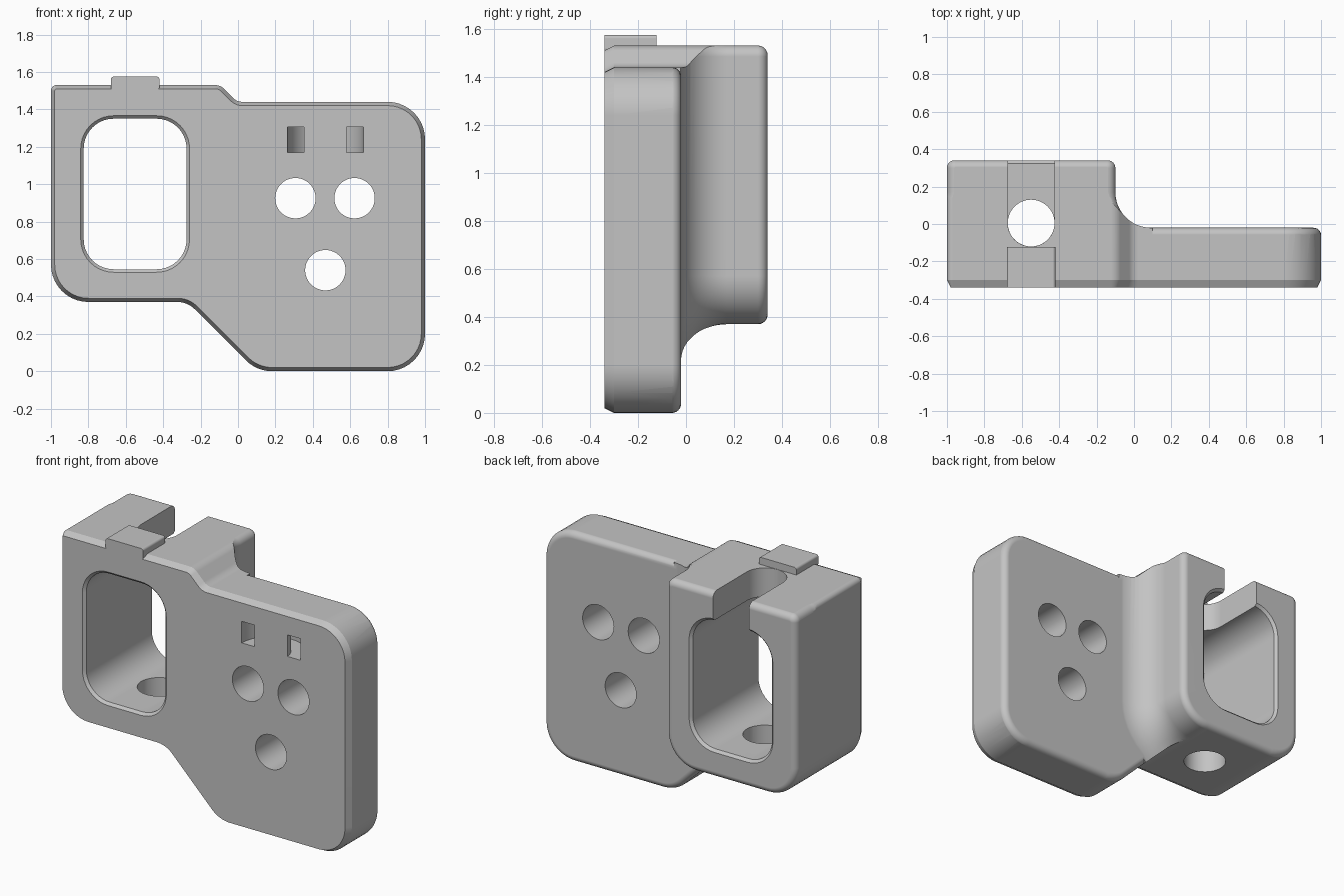
import bpy, bmesh, math
from mathutils import Vector

if "Cube" in bpy.data.objects:
    bpy.data.objects.remove(bpy.data.objects["Cube"], do_unlink=True)

grey = bpy.data.materials.new("plain_grey")
grey.use_nodes = True
colour = (0.55, 0.55, 0.55, 1)
grey.diffuse_color = colour
grey.node_tree.nodes["Principled BSDF"].inputs["Base Color"].default_value = colour


def rounded(corners, offset=0.0, steps=10):
    """Round a counter-clockwise polygon of (u, v, radius), pushed outwards by offset."""
    pts, n = [], len(corners)
    vs = [Vector(c[:2]) for c in corners]
    for i in range(n):
        a = (vs[i] - vs[i - 1]).normalized()
        b = (vs[(i + 1) % n] - vs[i]).normalized()
        n1, n2 = Vector((a.y, -a.x)), Vector((b.y, -b.x))
        side = 1 if a.x * b.y - a.y * b.x > 0 else -1
        r = corners[i][2]
        centre = vs[i] - side * r * (n1 + n2) / (1 + n1.dot(n2))
        for k in range(steps + 1):
            nor = n1.slerp(n2, k / steps)
            pts.append(centre + nor * (side * r + offset))
    return pts


def rect(u0, u1, v0, v1, r):
    return [(u0, v0, r), (u1, v0, r), (u1, v1, r), (u0, v1, r)]


def loft(name, layers, axis):
    """Join equal outlines, given as (position, points), along the y or z axis."""
    bm = bmesh.new()
    rings = []
    for pos, pts in layers:
        rings.append([bm.verts.new((p[0], pos, p[1]) if axis == "y" else (p[0], p[1], pos))
                      for p in pts])
    count = len(rings[0])
    for lower, upper in zip(rings, rings[1:]):
        for i in range(count):
            j = (i + 1) % count
            bm.faces.new((lower[i], lower[j], upper[j], upper[i]))
    bm.faces.new(rings[0])
    bm.faces.new(rings[-1])
    bmesh.ops.recalc_face_normals(bm, faces=bm.faces)
    mesh = bpy.data.meshes.new(name)
    bm.to_mesh(mesh)
    bm.free()
    obj = bpy.data.objects.new(name, mesh)
    bpy.context.collection.objects.link(obj)
    mesh.materials.append(grey)
    return obj


def select(obj):
    bpy.ops.object.select_all(action="DESELECT")
    obj.select_set(True)
    bpy.context.view_layer.objects.active = obj


def combine(obj, tool, operation):
    select(obj)
    mod = obj.modifiers.new("combine", "BOOLEAN")
    mod.operation, mod.solver, mod.object = operation, "EXACT", tool
    bpy.ops.object.modifier_apply(modifier=mod.name)
    bpy.data.objects.remove(tool, do_unlink=True)


def circle(x, y, r, steps=48):
    return [(x + r * math.cos(math.tau * i / steps), y + r * math.sin(math.tau * i / steps))
            for i in range(steps)]


FRONT, PLATE_BACK, BACK, EDGE = -0.34, -0.02, 0.34, 0.04

# Full outline, extruded to full depth with a front chamfer
right_side = [(-0.27, 0.37, 0.13), (0.1, 0, 0.2), (1, 0, 0.2), (1, 1.44, 0.2),
              (-0.005, 1.44, 0.07), (-0.095, 1.53, 0.07)]
outline = [(-1, 0.37, 0.2)] + right_side + [(-1, 1.53, 0.03)]
body = loft("mount_body", [(FRONT, rounded(outline, -0.02)), (FRONT + EDGE, rounded(outline)),
                           (BACK + 0.1, rounded(outline))], "y")

# Envelope: thin plate with a rounded back edge
wide = [(-1.3, 0.37, 0.1)] + right_side + [(-1.3, 1.53, 0.1)]
layers = [(FRONT - 0.1, rounded(wide, 0.0005))]
for k in range(7):
    a = math.pi / 2 * k / 6
    layers.append((PLATE_BACK - EDGE + EDGE * math.sin(a),
                   rounded(wide, 0.0005 - EDGE * (1 - math.cos(a)))))
envelope = loft("envelope", layers, "y")

# Envelope: deep box with a concave flare into the plate and a rounded back edge
box = [(-1, 0.37, 0.2), (-0.1, 0.37, 0.2), (-0.1, 1.53, 0.045), (-1, 1.53, 0.045)]
flare = 0.19
layers = [(-0.1, rounded(box, flare + 0.01)), (PLATE_BACK - 0.002, rounded(box, flare + 0.01))]
for k in range(1, 13):
    a = math.pi / 2 * k / 12
    layers.append((PLATE_BACK + flare * (1 - math.cos(a)),
                   rounded(box, 0.0005 + flare * (1 - math.sin(a)))))
for k in range(7):
    a = math.pi / 2 * k / 6
    layers.append((BACK - EDGE + EDGE * math.sin(a),
                   rounded(box, 0.0005 - EDGE * (1 - math.cos(a)))))
combine(envelope, loft("deep_box", layers, "y"), "UNION")
combine(body, envelope, "INTERSECT")

# Clip tab on the top edge
tab = loft("clip_tab", [(FRONT, rounded(rect(-0.68, -0.42, 1.505, 1.575, 0.015))),
                        (-0.122, rounded(rect(-0.68, -0.42, 1.505, 1.575, 0.015)))], "y")
combine(body, tab, "UNION")

# Window with chamfered rims at both ends
window = rect(-0.825, -0.275, 0.545, 1.35, 0.16)
rim = 0.016
combine(body, loft("window", [
    (FRONT - 0.01, rounded(window, rim + 0.01)), (FRONT + rim, rounded(window)),
    (BACK - rim, rounded(window)), (BACK + 0.01, rounded(window, rim + 0.01))], "y"), "DIFFERENCE")

# Keyhole slot in the roof and round hole in the floor
keyhole = rounded(rect(-0.675, -0.425, -0.12, 0.6, 0.1245), steps=16)
combine(body, loft("roof_slot", [(1.2, keyhole), (1.7, keyhole)], "z"), "DIFFERENCE")
floor_hole = circle(-0.55, 0.005, 0.125)
combine(body, loft("floor_hole", [(0.2, floor_hole), (0.8, floor_hole)], "z"), "DIFFERENCE")

# Three bolt holes
for x, z in ((0.307, 0.925), (0.623, 0.925), (0.467, 0.54)):
    hole = circle(x, z, 0.108)
    combine(body, loft("bolt_hole", [(-0.5, hole), (0.2, hole)], "y"), "DIFFERENCE")

# Curved strap channel that joins the two small openings
steps = 24
arc = [(math.cos(math.pi * k / steps), math.sin(math.pi * k / steps)) for k in range(steps + 1)]
mid = 0.467
channel = [(mid + 0.203 * c, FRONT + 0.203 * s) for c, s in arc]
channel += [(mid - 0.203, FRONT - 0.05), (mid - 0.113, FRONT - 0.05)]
channel += [(mid + 0.113 * c, FRONT + 0.113 * s) for c, s in reversed(arc)]
channel += [(mid + 0.113, FRONT - 0.05), (mid + 0.203, FRONT - 0.05)]
combine(body, loft("strap_channel", [(1.17, channel), (1.305, channel)], "z"), "DIFFERENCE")

# Smooth curves, crisp edges
select(body)
bpy.ops.object.shade_smooth_by_angle(angle=math.radians(25))
weighted = body.modifiers.new("weighted_normals", "WEIGHTED_NORMAL")
weighted.keep_sharp = True
